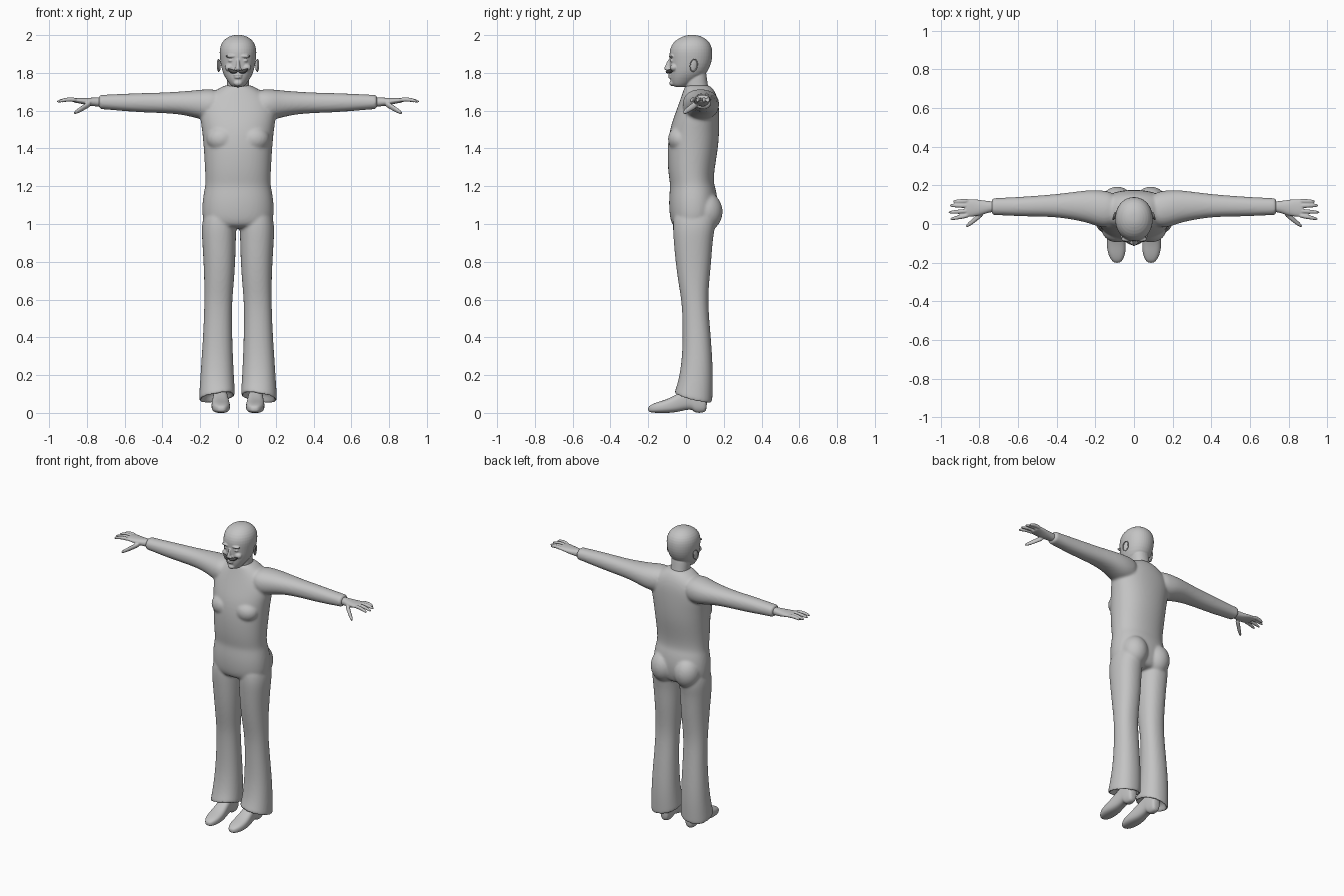
import bpy, bmesh, math
from mathutils import Matrix, Vector


def material(name, v):
    m = bpy.data.materials.new(name)
    m.diffuse_color = (v, v, v, 1)
    return m


GREY = material("plain grey", 0.55)
DARK = material("dark grey", 0.08)


def loft(bm, axis, rows, mirror=False, power=0.9, seg=20):
    """Rows: position on axis, low/high on the two other axes, optional tilts."""
    others = [k for k in range(3) if k != axis]
    for side in ((1, -1) if mirror else (1,)):
        rings = []
        for t, a0, a1, b0, b1, *tilt in rows:
            ta, tb = tilt or (0, 0)
            ring = []
            for i in range(seg):
                an = 2 * math.pi * i / seg
                c, s = math.cos(an), math.sin(an)
                c = math.copysign(abs(c) ** power, c)
                s = math.copysign(abs(s) ** power, s)
                p = [0, 0, 0]
                p[axis] = t + ta * c + tb * s
                p[others[0]] = (a0 + a1) / 2 + (a1 - a0) / 2 * c
                p[others[1]] = (b0 + b1) / 2 + (b1 - b0) / 2 * s
                p[0] *= side
                ring.append(bm.verts.new(p))
            rings.append(ring)
        for r, q in zip(rings, rings[1:]):
            for i in range(seg):
                j = (i + 1) % seg
                bm.faces.new((r[i], r[j], q[j], q[i]))
        bm.faces.new(rings[0][::-1])
        bm.faces.new(rings[-1])


def blob(bm, pos, size, mirror=False):
    for side in ((1, -1) if mirror else (1,)):
        m = Matrix.Translation((pos[0] * side, pos[1], pos[2])) @ Matrix.Diagonal((*size, 1))
        bmesh.ops.create_uvsphere(bm, u_segments=16, v_segments=10, radius=1, matrix=m)


def finger(bm, points, r):
    rows = [(x, y - r * k, y + r * k, z - r * k, z + r * k)
            for (x, y, z), k in zip(points, (1.1, 1.05, 0.95, 0.55))]
    loft(bm, 0, rows, True, 1, 10)


def finish(name, bm, mat=GREY, voxel=0, smooth=0, subsurf=2):
    bmesh.ops.recalc_face_normals(bm, faces=bm.faces)
    me = bpy.data.meshes.new(name)
    bm.to_mesh(me)
    bm.free()
    ob = bpy.data.objects.new(name, me)
    bpy.context.collection.objects.link(ob)
    me.materials.append(mat)
    if subsurf:
        ob.modifiers.new("round", 'SUBSURF').levels = subsurf
        ob.modifiers["round"].render_levels = subsurf
    if voxel:
        m = ob.modifiers.new("merge", 'REMESH')
        m.mode, m.voxel_size, m.use_smooth_shade = 'VOXEL', voxel, True
    if smooth:
        m = ob.modifiers.new("soften", 'SMOOTH')
        m.factor, m.iterations = 0.5, smooth
    for p in me.polygons:
        p.use_smooth = True
    return ob


# Clothing: torso, sleeves, seat and flared trouser legs merged together
bm = bmesh.new()
loft(bm, 2, [
    (0.975, -0.13, 0.13, -0.05, 0.13), (1.0, -0.185, 0.185, -0.08, 0.155),
    (1.06, -0.193, 0.193, -0.09, 0.17), (1.13, -0.19, 0.19, -0.092, 0.17),
    (1.19, -0.178, 0.178, -0.086, 0.158), (1.215, -0.174, 0.174, -0.086, 0.148),
    (1.28, -0.176, 0.176, -0.097, 0.15), (1.40, -0.183, 0.183, -0.101, 0.172),
    (1.50, -0.192, 0.192, -0.088, 0.178), (1.57, -0.205, 0.205, -0.064, 0.178),
    (1.635, -0.20, 0.20, -0.04, 0.175), (1.685, -0.155, 0.155, -0.022, 0.162),
    (1.715, -0.105, 0.105, -0.012, 0.145), (1.74, -0.066, 0.066, -0.002, 0.122)])
loft(bm, 0, [
    (0.08, -0.01, 0.16, 1.56, 1.71), (0.16, -0.025, 0.175, 1.545, 1.716),
    (0.22, 0.0, 0.178, 1.56, 1.709), (0.30, 0.02, 0.168, 1.58, 1.702),
    (0.40, 0.035, 0.155, 1.587, 1.696), (0.50, 0.038, 0.147, 1.59, 1.694),
    (0.60, 0.04, 0.14, 1.597, 1.69), (0.70, 0.045, 0.135, 1.606, 1.685),
    (0.73, 0.046, 0.134, 1.608, 1.684), (0.737, 0.047, 0.133, 1.61, 1.682)], True)
loft(bm, 2, [
    (1.10, 0.01, 0.17, -0.06, 0.15), (1.0, 0.008, 0.194, -0.072, 0.16),
    (0.93, 0.01, 0.192, -0.068, 0.143), (0.80, 0.013, 0.183, -0.057, 0.135),
    (0.68, 0.022, 0.179, -0.04, 0.122), (0.58, 0.031, 0.179, -0.022, 0.117),
    (0.45, 0.031, 0.183, -0.018, 0.128), (0.30, 0.026, 0.193, -0.02, 0.14),
    (0.18, 0.02, 0.201, -0.038, 0.144), (0.10, 0.015, 0.207, -0.058, 0.141, -0.012, -0.02),
    (0.077, 0.014, 0.208, -0.064, 0.14, -0.014, -0.024),
    (0.077, 0.03, 0.192, -0.048, 0.124, -0.014, -0.024),
    (0.13, 0.036, 0.186, -0.034, 0.12)], True)
blob(bm, (0.087, 0.105, 1.065), (0.088, 0.092, 0.105), True)
blob(bm, (0.085, -0.028, 1.45), (0.085, 0.07, 0.07), True)
finish("shirt_and_trousers", bm, voxel=0.008, smooth=6)

# Shoes with raised arch and low heel
bm = bmesh.new()
loft(bm, 1, [
    (-0.201, 0.075, 0.10, 0.01, 0.03), (-0.188, 0.058, 0.118, 0.002, 0.043),
    (-0.15, 0.043, 0.137, -0.001, 0.058), (-0.10, 0.041, 0.142, -0.001, 0.072),
    (-0.05, 0.047, 0.138, 0.003, 0.098), (0.0, 0.054, 0.132, 0.016, 0.13),
    (0.035, 0.056, 0.13, 0.018, 0.14), (0.045, 0.056, 0.13, -0.001, 0.14),
    (0.09, 0.06, 0.126, -0.001, 0.135), (0.112, 0.068, 0.118, 0.012, 0.12)],
    True, 0.75)
finish("shoes", bm)

# Hands: palm, four spread fingers and lowered thumb
bm = bmesh.new()
loft(bm, 0, [
    (0.715, 0.062, 0.118, 1.62, 1.672), (0.75, 0.06, 0.118, 1.622, 1.67),
    (0.79, 0.045, 0.124, 1.626, 1.668), (0.83, 0.038, 0.13, 1.637, 1.668),
    (0.865, 0.036, 0.128, 1.642, 1.669), (0.875, 0.042, 0.122, 1.645, 1.667)], True)
for y, dy, tip in ((0.119, -0.004, 0.935), (0.094, 0.002, 0.957),
                   (0.068, -0.008, 0.963), (0.045, -0.02, 0.952)):
    finger(bm, [(0.85, y, 1.655), (0.885, y + dy * 0.3, 1.661),
                (0.925, y + dy * 0.7, 1.656), (tip, y + dy, 1.647)], 0.0115)
finger(bm, [(0.775, 0.06, 1.64), (0.81, 0.035, 1.622),
            (0.84, 0.008, 1.602), (0.872, -0.014, 1.586)], 0.0165)
finish("hands", bm, voxel=0.004, smooth=2, subsurf=1)

# Head: skull, jaw, neck and facial forms merged together
bm = bmesh.new()
loft(bm, 2, [
    (1.724, -0.025, 0.025, -0.06, -0.01), (1.735, -0.04, 0.04, -0.075, 0.02),
    (1.76, -0.058, 0.058, -0.084, 0.06), (1.79, -0.078, 0.078, -0.087, 0.105),
    (1.83, -0.09, 0.09, -0.087, 0.128), (1.87, -0.096, 0.096, -0.088, 0.14),
    (1.91, -0.10, 0.10, -0.09, 0.142), (1.945, -0.095, 0.095, -0.08, 0.136),
    (1.975, -0.077, 0.077, -0.055, 0.116), (1.995, -0.045, 0.045, -0.015, 0.08),
    (2.001, -0.016, 0.016, 0.015, 0.05)], power=0.95)
loft(bm, 2, [(1.67, -0.06, 0.06, 0.0, 0.125), (1.72, -0.058, 0.058, -0.004, 0.12),
             (1.77, -0.058, 0.058, -0.005, 0.11), (1.82, -0.06, 0.06, 0.0, 0.11)])
# nose bridge, tip and nostrils
loft(bm, 2, [(1.875, -0.009, 0.009, -0.096, -0.06), (1.85, -0.009, 0.009, -0.104, -0.06),
             (1.825, -0.013, 0.013, -0.118, -0.06), (1.812, -0.014, 0.014, -0.116, -0.06)])
blob(bm, (0.012, -0.096, 1.819), (0.009, 0.012, 0.008), True)
# brows, eyes, cheeks, lips and chin
blob(bm, (0.038, -0.078, 1.888), (0.03, 0.014, 0.008), True)
blob(bm, (0.037, -0.072, 1.865), (0.016, 0.013, 0.009), True)
blob(bm, (0.045, -0.063, 1.828), (0.026, 0.022, 0.02), True)
blob(bm, (0, -0.084, 1.789), (0.026, 0.011, 0.006))
blob(bm, (0, -0.083, 1.776), (0.022, 0.011, 0.006))
blob(bm, (0, -0.073, 1.746), (0.024, 0.016, 0.016))
finish("head", bm, voxel=0.004, smooth=3, subsurf=1)

# Ears: tilted oval shells with a raised rim
bm = bmesh.new()
for side in (1, -1):
    turn = (Matrix.Translation((side * 0.099, 0.04, 1.84)) @ Matrix.Rotation(-0.15, 4, 'X')
            @ Matrix.Rotation(side * 0.3, 4, 'Z'))
    bmesh.ops.create_uvsphere(bm, u_segments=16, v_segments=10, radius=1,
                              matrix=turn @ Matrix.Diagonal((0.006, 0.019, 0.032, 1)))
    rim = []
    for i in range(16):
        a = 2 * math.pi * i / 16
        c, s = math.cos(a), math.sin(a)
        rim.append([bm.verts.new(turn @ Vector((
            side * 0.004 + 0.005 * math.sin(b),
            c * (0.02 + 0.004 * math.cos(b)), s * (0.033 + 0.004 * math.cos(b)))))
            for b in (0, math.pi / 2, math.pi, 3 * math.pi / 2)])
    for i in range(16):
        for k in range(4):
            p, q, n = rim[i], rim[(i + 1) % 16], (k + 1) % 4
            bm.faces.new((p[k], p[n], q[n], q[k]))
finish("ears", bm, subsurf=1)

# Moustache: two drooping, tapering halves curled up at the ends
bm = bmesh.new()
loft(bm, 0, [
    (0.002, -0.108, -0.084, 1.802, 1.812), (0.014, -0.11, -0.08, 1.796, 1.816),
    (0.030, -0.104, -0.072, 1.795, 1.817), (0.042, -0.094, -0.064, 1.801, 1.822),
    (0.050, -0.086, -0.064, 1.813, 1.825), (0.054, -0.08, -0.07, 1.821, 1.826)],
    True, 1, 10)
finish("moustache", bm, DARK, subsurf=1)
